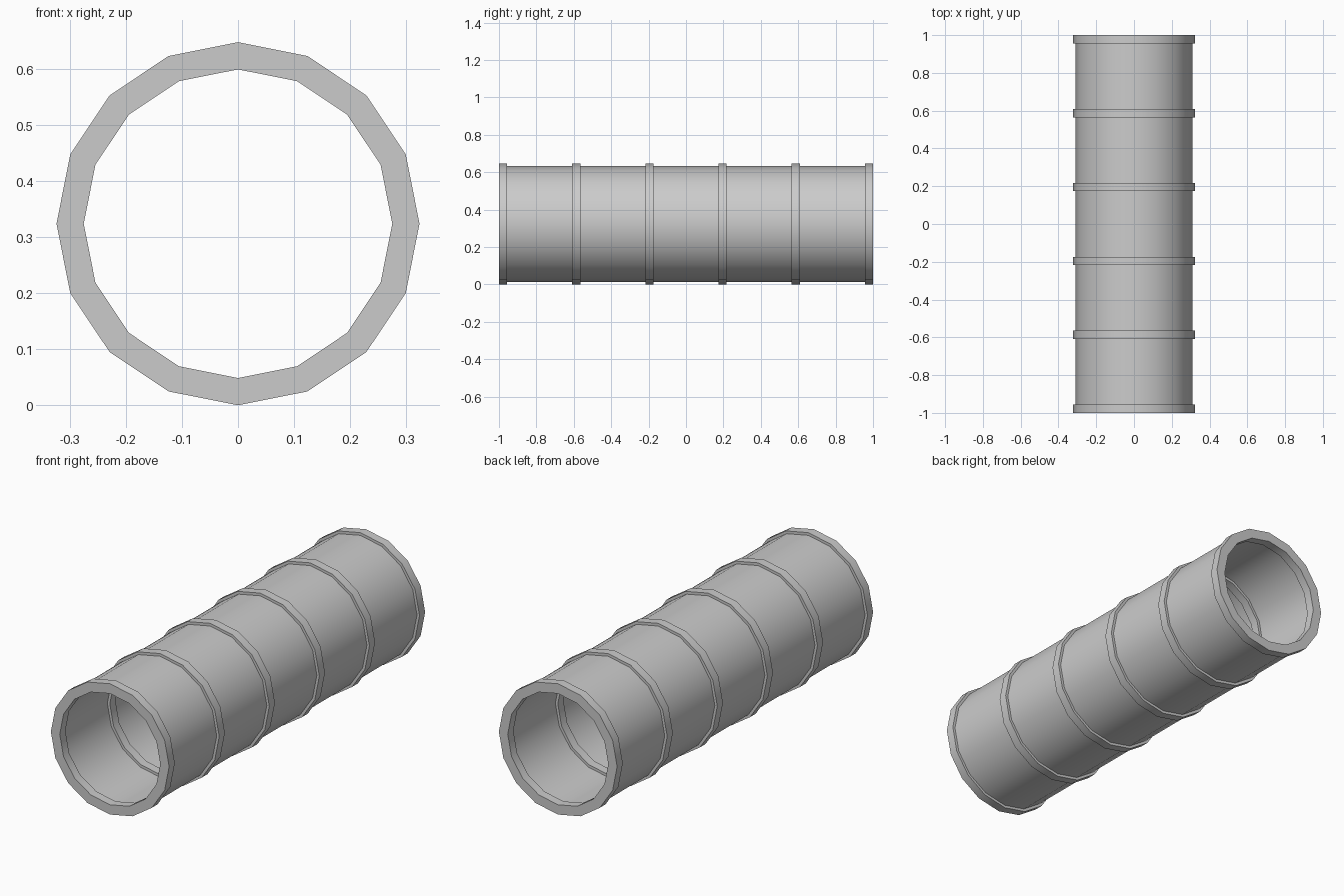
import bpy
import bmesh
from math import sin, cos, pi, radians

SIDES = 16
LENGTH = 2.0
RINGS = 6
RING_WIDTH = 0.044
RING_OUT, RING_IN = 0.3235, 0.275
WALL_OUT, WALL_IN = 0.31, 0.2885

cube = bpy.data.objects.get("Cube")
if cube:
    bpy.data.objects.remove(cube, do_unlink=True)

# Plain grey
grey = bpy.data.materials.new("pipe_grey")
grey.use_nodes = True
color = (0.6, 0.6, 0.6, 1)
grey.diffuse_color = color
grey.node_tree.nodes["Principled BSDF"].inputs["Base Color"].default_value = color


def stepped_profile(ring_radius, wall_radius):
    """Radius and y pairs running front to back, stepping at every ring."""
    pitch = (LENGTH - RING_WIDTH) / (RINGS - 1)
    points = []
    for i in range(RINGS):
        start = -LENGTH / 2 + i * pitch
        end = start + RING_WIDTH
        if i > 0:
            points.append((wall_radius, start))
        points += [(ring_radius, start), (ring_radius, end)]
        if i < RINGS - 1:
            points.append((wall_radius, end))
    return points


# Closed cross-section: outer side forward, inner side back
profile = stepped_profile(RING_OUT, WALL_OUT) + stepped_profile(RING_IN, WALL_IN)[::-1]

# Revolve the cross-section around the y axis
bm = bmesh.new()
loops = []
for s in range(SIDES):
    a = 2 * pi * s / SIDES
    loops.append([bm.verts.new((r * cos(a), y, RING_OUT + r * sin(a))) for r, y in profile])
for s in range(SIDES):
    here, after = loops[s], loops[(s + 1) % SIDES]
    for i in range(len(profile)):
        j = (i + 1) % len(profile)
        bm.faces.new((here[i], here[j], after[j], after[i]))
bmesh.ops.recalc_face_normals(bm, faces=bm.faces)

mesh = bpy.data.meshes.new("ribbed_pipe")
bm.to_mesh(mesh)
bm.free()
mesh.materials.append(grey)
pipe = bpy.data.objects.new("ribbed_pipe", mesh)
bpy.context.collection.objects.link(pipe)

# Smooth around the pipe, sharp at the ring steps
bpy.ops.object.select_all(action="DESELECT")
pipe.select_set(True)
bpy.context.view_layer.objects.active = pipe
bpy.ops.object.shade_smooth_by_angle(angle=radians(30))
